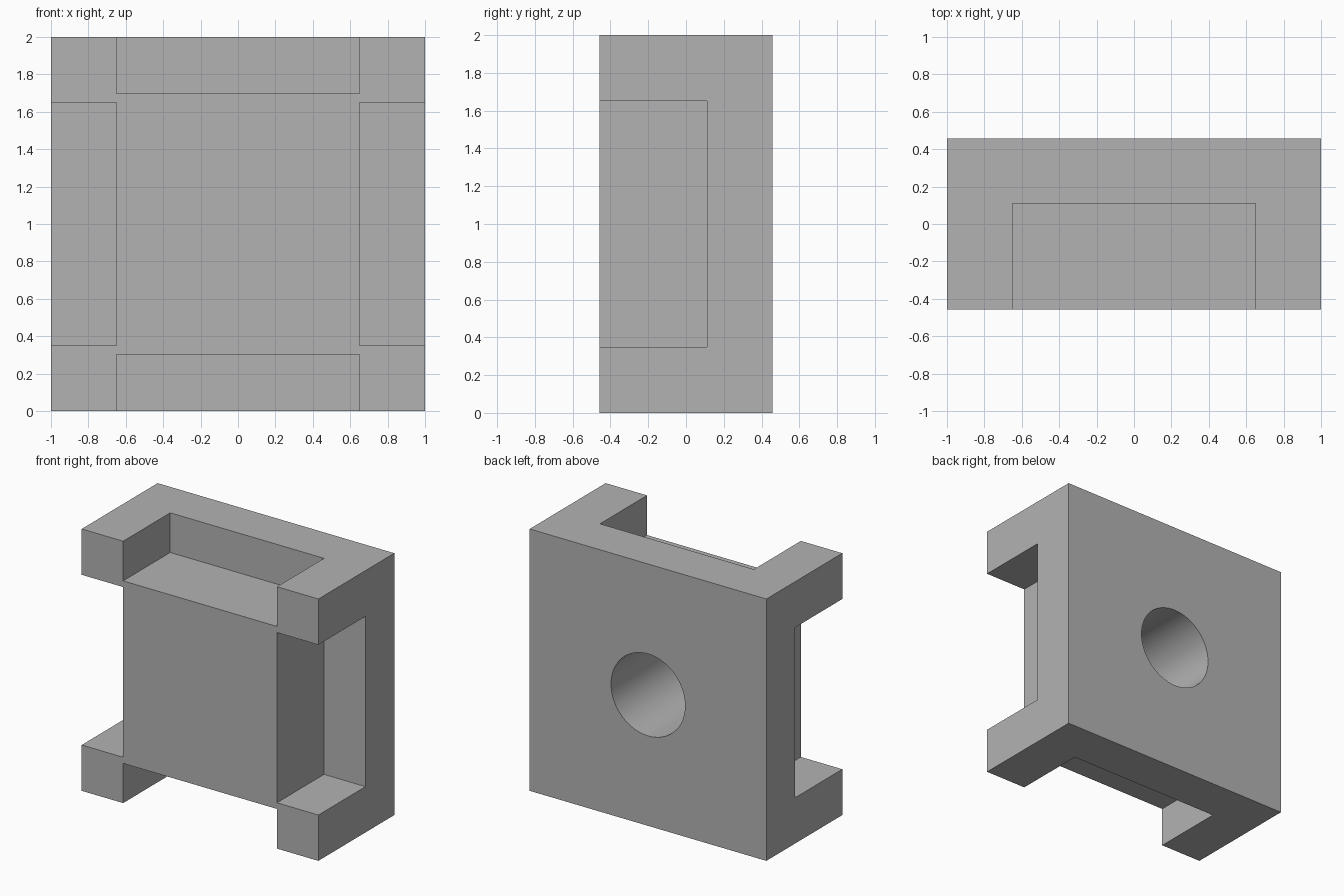
import bpy
import math

WIDTH, DEPTH, HEIGHT = 2.0, 0.916, 2.0
FRONT, BACK = -DEPTH / 2, DEPTH / 2
MID = HEIGHT / 2
NOTCH_BACK = 0.11       # y of the wall behind each notch
NOTCH_HALF = 0.65       # half length of each notch
SIDE_CUT, END_CUT = 0.35, 0.303
HOLE_RADIUS, HOLE_DEPTH = 0.313, 0.79
OVER = 0.1              # how far cutters reach past the block

default_cube = bpy.data.objects.get("Cube")
if default_cube:
    bpy.data.objects.remove(default_cube, do_unlink=True)

grey = bpy.data.materials.new("plain grey")
grey.use_nodes = True
colour = (0.45, 0.45, 0.45, 1.0)
grey.diffuse_color = colour
grey.node_tree.nodes["Principled BSDF"].inputs["Base Color"].default_value = colour


def box(name, low, high):
    """Axis-aligned box between two corners."""
    centre = [(a + b) / 2 for a, b in zip(low, high)]
    bpy.ops.mesh.primitive_cube_add(size=1, location=centre)
    obj = bpy.context.object
    obj.name = name
    obj.scale = [b - a for a, b in zip(low, high)]
    bpy.ops.object.transform_apply(location=True, rotation=True, scale=True)
    return obj


def cut(target, cutter):
    """Subtract the cutter, then discard it."""
    cutter.hide_render = True
    mod = target.modifiers.new("cut", "BOOLEAN")
    mod.operation = "DIFFERENCE"
    mod.solver = "EXACT"
    mod.object = cutter
    bpy.ops.object.select_all(action="DESELECT")
    target.select_set(True)
    bpy.context.view_layer.objects.active = target
    bpy.ops.object.modifier_apply(modifier=mod.name)
    bpy.data.objects.remove(cutter, do_unlink=True)


# Solid block
block = box("notched_block", (-WIDTH / 2, FRONT, 0), (WIDTH / 2, BACK, HEIGHT))
block.data.materials.append(grey)

# Notches open to the front, in both sides and in the top and bottom
for side in (-1, 1):
    xs = sorted((side * (WIDTH / 2 - SIDE_CUT), side * (WIDTH / 2 + OVER)))
    cut(block, box("side_notch_cutter",
                   (xs[0], FRONT - OVER, MID - NOTCH_HALF),
                   (xs[1], NOTCH_BACK, MID + NOTCH_HALF)))
    zs = sorted((MID + side * (MID - END_CUT), MID + side * (MID + OVER)))
    cut(block, box("end_notch_cutter",
                   (-NOTCH_HALF, FRONT - OVER, zs[0]),
                   (NOTCH_HALF, NOTCH_BACK, zs[1])))

# Blind round hole in the back
bpy.ops.mesh.primitive_cylinder_add(
    vertices=64, radius=HOLE_RADIUS, depth=HOLE_DEPTH + OVER,
    location=(0, BACK + (OVER - HOLE_DEPTH) / 2, MID),
    rotation=(math.pi / 2, 0, 0))
cut(block, bpy.context.object)

# Smooth the hole wall, keep every edge sharp
block.select_set(True)
bpy.context.view_layer.objects.active = block
bpy.ops.object.shade_smooth_by_angle(angle=math.radians(30))
